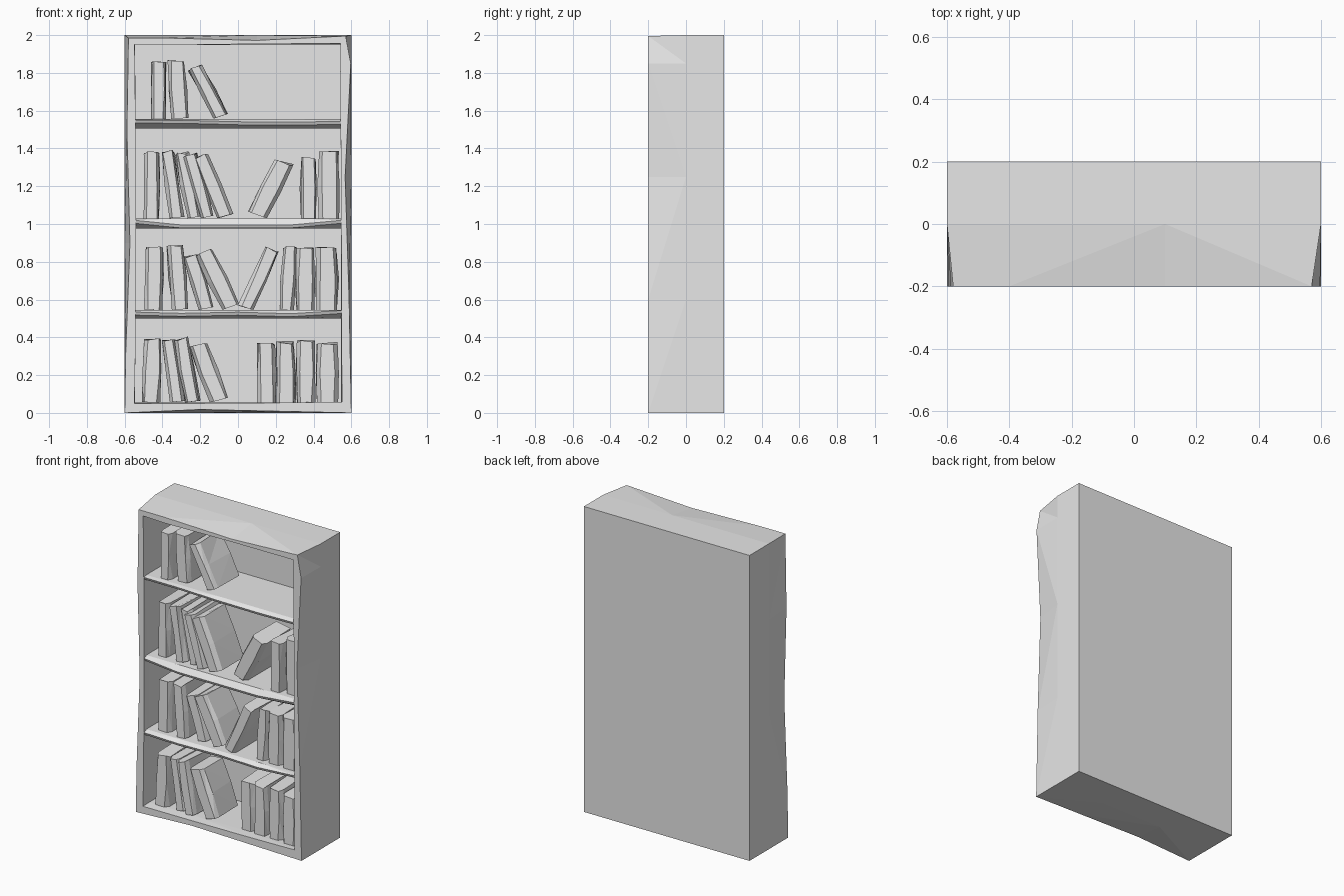
import bpy, bmesh, random

if "Cube" in bpy.data.objects:
    bpy.data.objects.remove(bpy.data.objects["Cube"])

random.seed(4)
grey = bpy.data.materials.new("stone grey")
grey.diffuse_color = (0.8, 0.8, 0.8, 1)
grey.use_nodes = True
grey.node_tree.nodes["Principled BSDF"].inputs["Base Color"].default_value = grey.diffuse_color


def finish(name, bm):
    """Turn a bmesh into a flat-shaded object."""
    bmesh.ops.recalc_face_normals(bm, faces=bm.faces)
    mesh = bpy.data.meshes.new(name)
    bm.to_mesh(mesh)
    bm.free()
    mesh.materials.append(grey)
    obj = bpy.data.objects.new(name, mesh)
    bpy.context.collection.objects.link(obj)


def loft(name, rings):
    """Skin a series of equal closed rings and cap both ends."""
    bm = bmesh.new()
    rows = [[bm.verts.new(p) for p in ring] for ring in rings]
    n = len(rows[0])
    for a, b in zip(rows, rows[1:]):
        for i in range(n):
            j = (i + 1) % n
            bm.faces.new((a[i], a[j], b[j], b[i]))
    bm.faces.new(rows[0])
    bm.faces.new(rows[-1])
    # triangulate only the warped faces so they read as chipped facets
    bmesh.ops.triangulate(bm, faces=[f for f in bm.faces if len(f.verts) == 4])
    bmesh.ops.dissolve_limit(bm, angle_limit=0.005, verts=bm.verts, edges=bm.edges)
    finish(name, bm)


def clamp(v, lo, hi):
    return max(lo, min(hi, v))


# Case: perimeter of a box whose front outer edge is worn and wavy
HALF, INNER = 0.6, 0.545
front_edge = [(-0.6, 0), (-0.2, 0.018), (0.25, 0.008), (0.6, 0),
              (0.588, 0.6), (0.567, 1.25), (0.597, 1.85), (0.57, 1.995),
              (0.1, 1.972), (-0.4, 1.985), (-0.58, 1.985),
              (-0.588, 1.5), (-0.572, 0.9), (-0.595, 0.3)]
outer = []
for i, (x, z) in enumerate(front_edge):
    on_side = i in (3, 4, 5, 6, 7, 10, 11, 12, 13, 0)
    ox = (HALF if x > 0 else -HALF) if on_side else x
    oz = 0 if i <= 3 else (2 if 7 <= i <= 10 else z)
    outer.append((ox, oz))
inner = [(clamp(x, -INNER, INNER), clamp(z, 0.055, 1.95)) for x, z in outer]
lip = [(x + random.uniform(-0.006, 0.006), z + random.uniform(-0.006, 0.006))
       for x, z in inner]
loft("bookcase_frame", [
    [(x, 0.2, z) for x, z in outer],
    [(x, 0.0, z) for x, z in outer],
    [(x, -0.2, z) for x, z in front_edge],
    [(x, -0.2, z) for x, z in lip],
    [(x, -0.14, z) for x, z in inner],
    [(x, 0.18, z) for x, z in inner],
])

# Shelves: boards with an uneven, undercut front edge
for k, (bottom, top) in enumerate([(0.5, 0.545), (0.975, 1.03), (1.505, 1.555)]):
    rings = []
    for x in (-0.55, -0.3, 0.0, 0.28, 0.55):
        nose = bottom + (top - bottom) * random.uniform(0.3, 0.75)
        if k == 1:
            nose = bottom + (0.035 if abs(x) > 0.5 else 0.01)
        rings.append([(x, 0.185, top), (x, -0.17, top),
                      (x, -0.197, nose + 0.01), (x, -0.19, nose - 0.006),
                      (x, -0.14, bottom), (x, 0.185, bottom)])
    loft("shelf_%d" % (k + 1), rings)


def book(name, floor, xb, xt, w, h):
    """Leaning book: bottom-left x, top-left x, width, height."""
    lean = (xt - xb) / h
    y0 = -0.145 + random.uniform(-0.015, 0.015)
    y1 = random.uniform(0.08, 0.13)
    section = [(0, y1), (0, y0 + 0.03), (0.18, y0), (0.85, y0),
               (1, y0 + 0.03), (1, y1)]
    lift = max(0.0, lean * w)          # keep the lowest corner on the shelf
    rings = []
    for t in (0, 0.5, 1):
        pinch = (0.94, 1.0, 0.9)[int(t * 2)]
        ring = []
        for u, y in section:
            u = 0.5 + (u - 0.5) * pinch
            x = xb + (xt - xb) * t + u * w + random.uniform(-0.005, 0.005)
            z = floor + t * h - lean * u * w * 0.7 + lift * 0.7
            if t == 1:
                z += random.uniform(-0.012, 0.006)
            ring.append((clamp(x, -0.54, 0.54), y, z))
        rings.append(ring)
    loft(name, rings)


# Books by shelf, from the lowest up
rows = [
    (0.055, [(-0.51, -0.50, 0.10, 0.335), (-0.36, -0.41, 0.08, 0.33),
             (-0.28, -0.34, 0.08, 0.335), (-0.15, -0.26, 0.10, 0.29),
             (0.10, 0.10, 0.10, 0.31), (0.205, 0.20, 0.10, 0.32),
             (0.31, 0.31, 0.10, 0.325), (0.415, 0.415, 0.115, 0.315)]),
    (0.545, [(-0.50, -0.49, 0.10, 0.33), (-0.35, -0.38, 0.09, 0.34),
             (-0.21, -0.29, 0.08, 0.28), (-0.09, -0.23, 0.10, 0.29),
             (0.00, 0.14, 0.08, 0.31), (0.22, 0.235, 0.075, 0.33),
             (0.305, 0.305, 0.10, 0.325), (0.41, 0.41, 0.12, 0.33)]),
    (1.03, [(-0.50, -0.50, 0.085, 0.35), (-0.36, -0.41, 0.075, 0.35),
            (-0.27, -0.335, 0.075, 0.34), (-0.20, -0.29, 0.075, 0.33),
            (-0.11, -0.24, 0.085, 0.32), (0.05, 0.19, 0.105, 0.28),
            (0.33, 0.33, 0.085, 0.32), (0.425, 0.425, 0.11, 0.35)]),
    (1.557, [(-0.46, -0.46, 0.08, 0.31), (-0.355, -0.375, 0.095, 0.305),
             (-0.13, -0.265, 0.075, 0.265)]),
]
for r, (floor, books) in enumerate(rows):
    for i, spec in enumerate(books):
        book("book_%d_%d" % (r + 1, i + 1), floor, *spec)
